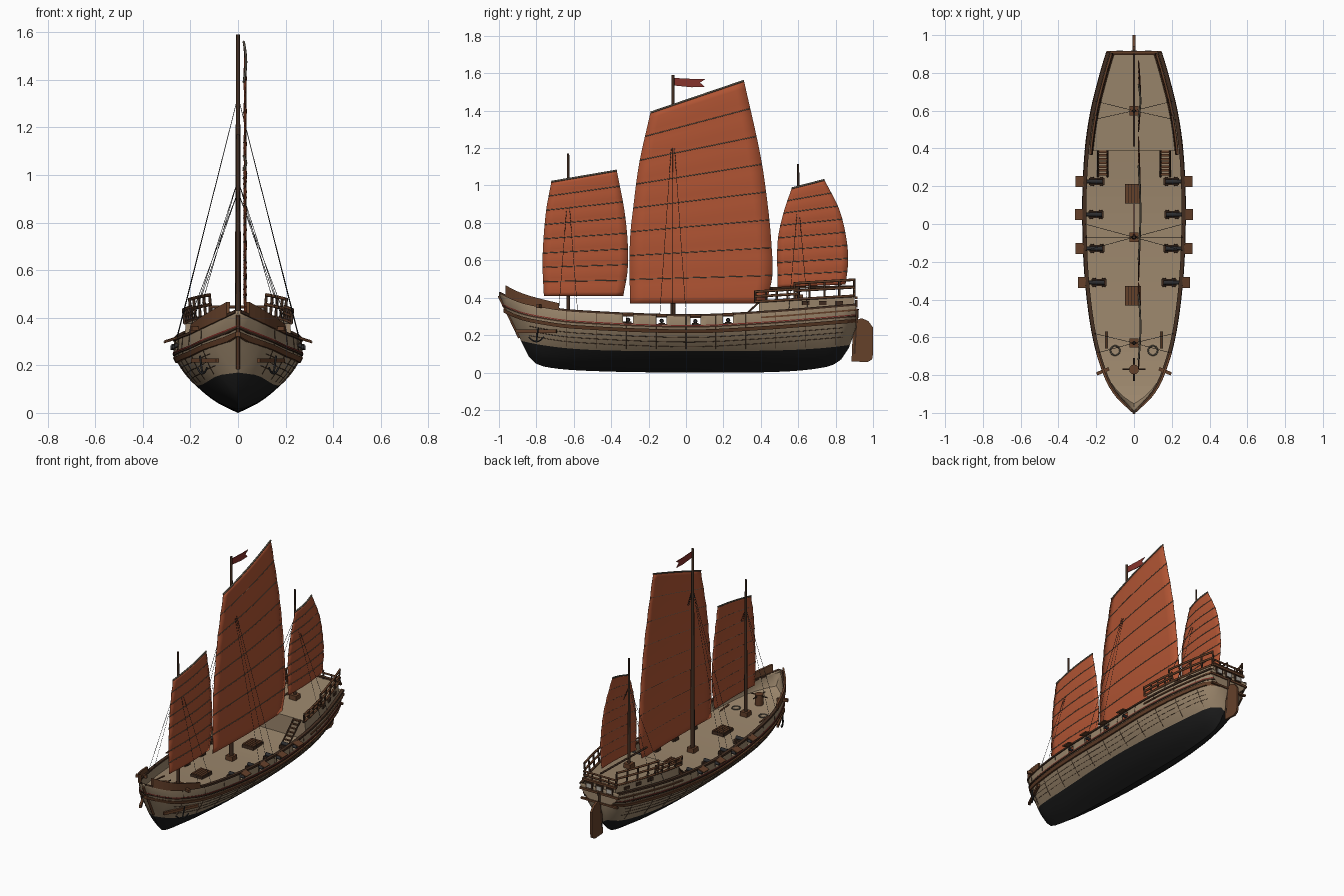
import bpy, bmesh, math
from mathutils import Vector, Matrix

if "Cube" in bpy.data.objects:
    bpy.data.objects.remove(bpy.data.objects["Cube"])


def material(name, r, g, b):
    m = bpy.data.materials.new(name)
    m.use_nodes = True
    m.diffuse_color = (r, g, b, 1)
    node = next(n for n in m.node_tree.nodes if n.type == 'BSDF_PRINCIPLED')
    node.inputs["Base Color"].default_value = (r, g, b, 1)
    node.inputs["Roughness"].default_value = 0.8
    return m


TAN = material("weathered_planks", .33, .24, .15)
BLACK = material("tarred_bottom", .012, .012, .012)
BROWN = material("brown_wood", .13, .052, .023)
DARK = material("dark_trim", .055, .027, .015)
SAIL = material("rust_sailcloth", .43, .088, .033)
BATTEN = material("grey_batten", .13, .11, .08)
IRON = material("iron", .025, .025, .027)
FLAG = material("red_flag", .24, .033, .025)
GLASS = material("pale_window", .45, .43, .38)


# ---- helpers ----
def mesh(name, verts, faces, *mats, smooth=False):
    me = bpy.data.meshes.new(name)
    me.from_pydata([tuple(v) for v in verts], [], faces)
    bm = bmesh.new()
    bm.from_mesh(me)
    bmesh.ops.remove_doubles(bm, verts=bm.verts, dist=1e-5)
    bmesh.ops.recalc_face_normals(bm, faces=bm.faces)
    bm.to_mesh(me)
    bm.free()
    for m in mats:
        me.materials.append(m)
    ob = bpy.data.objects.new(name, me)
    bpy.context.collection.objects.link(ob)
    if smooth:
        bpy.ops.object.select_all(action='DESELECT')
        ob.select_set(True)
        bpy.context.view_layer.objects.active = ob
        bpy.ops.object.shade_smooth_by_angle(angle=math.radians(35))
    return ob


def loft(name, rings, mat, closed=True, smooth=False):
    n = len(rings[0])
    faces = [(i * n + j, i * n + (j + 1) % n, (i + 1) * n + (j + 1) % n, (i + 1) * n + j)
             for i in range(len(rings) - 1) for j in range(n if closed else n - 1)]
    if closed:
        faces += [tuple(range(n)), tuple(range((len(rings) - 1) * n, len(rings) * n))]
    return mesh(name, [p for r in rings for p in r], faces, mat, smooth=smooth)


def box(name, centre, size, mat, rot=(0, 0, 0)):
    turn = Matrix.Rotation(rot[2], 3, 'Z') @ Matrix.Rotation(rot[1], 3, 'Y') @ Matrix.Rotation(rot[0], 3, 'X')
    sq = ((-.5, -.5), (.5, -.5), (.5, .5), (-.5, .5))
    return loft(name, [[Vector(centre) + turn @ Vector((a * size[0], b * size[1], c * size[2]))
                        for a, b in sq] for c in (-.5, .5)], mat)


def plate(name, outline, x, thick, mat):
    return loft(name, [[(x + s * thick / 2, y, z) for y, z in outline] for s in (-1, 1)], mat)


def tubes(name, paths, r, mat, taper=1.0, sides=2):
    cu = bpy.data.curves.new(name, 'CURVE')
    cu.dimensions, cu.bevel_depth, cu.bevel_resolution, cu.use_fill_caps = '3D', r, sides, True
    for path in paths:
        sp = cu.splines.new('POLY')
        sp.points.add(len(path) - 1)
        for i, (pt, p) in enumerate(zip(sp.points, path)):
            pt.co = (*p, 1)
            pt.radius = 1 + (taper - 1) * i / (len(path) - 1)
    cu.materials.append(mat)
    ob = bpy.data.objects.new(name, cu)
    bpy.context.collection.objects.link(ob)


def interp(table, v):
    """Smooth curve through a short list of points."""
    v = min(max(v, table[0][0]), table[-1][0])
    slope = lambda a, b: (b[1] - a[1]) / (b[0] - a[0])
    i = next(k for k in range(len(table) - 1) if v <= table[k + 1][0])
    a, b = table[i], table[i + 1]
    ma = slope(table[max(i - 1, 0)], b)
    mb = slope(a, table[min(i + 2, len(table) - 1)])
    h = b[0] - a[0]
    t = (v - a[0]) / h
    return (a[1] * (1 + 2 * t) * (1 - t) ** 2 + b[1] * t * t * (3 - 2 * t)
            + h * t * (1 - t) * (ma * (1 - t) - mb * t))


def span(a, b, n):
    return [a + (b - a) * i / n for i in range(n + 1)]


# ---- hull lines ----
WIDTH = [(-1, .004), (-.9, .1), (-.8, .155), (-.6, .215), (-.3, .256), (0, .27),
         (.2, .268), (.4, .255), (.6, .225), (.8, .175), (.91, .142)]
SHEER = [(-1, .43), (-.9, .385), (-.8, .36), (-.6, .332), (0, .308), (.4, .325), (.91, .365)]
KEEL = [(-1, .41), (-.93, .27), (-.88, .165), (-.83, .07), (-.75, .03), (-.5, .008), (0, 0),
        (.5, .004), (.75, .03), (.83, .07), (.88, .15), (.91, .24)]
SECTION = [(0, 0), (.16, .36), (.44, .73), (.69, .94), (.84, 1), (1, .98)]
PORTS = (-.31, -.13, .05, .225)
width = lambda y: interp(WIDTH, y)
sheer = lambda y: interp(SHEER, y)
keel = lambda y: interp(KEEL, y)
deck_z = lambda y: sheer(y) - .07
quarter_z = lambda y: .375 + .06 * (y - .38)
water = lambda y: .115 + (.09 if y < 0 else .055) * y ** 4


def hull_x(y, z):
    k = keel(y)
    return width(y) * interp(SECTION, max(0, (z - k) / (sheer(y) - k)))


def levels(y):
    s, k, d = sheer(y), keel(y), deck_z(y)
    w = max(k, water(y))
    zs = span(k, w, 6) + span(w, d, 4)[1:] + [s - .052, s - .012, s]
    return [min(max(z, k), s) for z in zs]


# ---- hull shell with open gun ports ----
stations = sorted(span(-1, .91, 48) + [p + e for p in PORTS for e in (-.027, .027)])
verts, faces = [], []
rows = len(levels(0))
for side in (-1, 1):
    base = len(verts)
    for y in stations:
        verts += [(side * hull_x(y, z), y, z) for z in levels(y)]
    for i in range(len(stations) - 1):
        mid = (stations[i] + stations[i + 1]) / 2
        for j in range(rows - 1):
            if j == rows - 3 and any(abs(mid - p) < .027 for p in PORTS):
                continue
            a = base + i * rows + j
            faces.append((a, a + 1, a + rows + 1, a + rows))
half = len(stations) * rows
last = half - rows
faces += [(last + j, last + j + 1, half + last + j + 1, half + last + j) for j in range(rows - 1)]
hull = mesh("hull", verts, faces, TAN, BLACK, smooth=True)
for p in hull.data.polygons:
    corners = [hull.data.vertices[i].co for i in p.vertices]
    if sum(c.z <= water(c.y) + 1e-4 for c in corners) >= 2 and p.center.z < water(p.center.y):
        p.material_index = 1
wall = hull.modifiers.new("wall", 'SOLIDIFY')
wall.thickness, wall.offset = .01, -1

# ---- decks ----
loft("main_deck", [[(s * (hull_x(y, deck_z(y)) - .003), y, deck_z(y)) for s in (-1, 1)]
                   for y in span(-.95, .42, 30)], TAN, closed=False)
inset = lambda y: width(y) - .028
loft("quarterdeck", [[(-inset(y), y, deck_z(y)), (inset(y), y, deck_z(y)),
                      (inset(y) - .008, y, quarter_z(y)), (.008 - inset(y), y, quarter_z(y))]
                     for y in span(.39, .9, 12)], TAN)


# ---- strips that follow the hull ----
def strip(name, y0, y1, low, high, thick, mat, inner=.004, n=40):
    for side, label in ((-1, "right_"), (1, "left_")):
        loft(label + name, [[(side * max(0, hull_x(y, z) + t), y, z) for z, t in
                             ((low(y), -inner), (low(y), thick), (high(y), thick), (high(y), -inner))]
                            for y in span(y0, y1, n)], mat)


def drop(d):
    return lambda y: sheer(y) - d


strip("lower_wale", -.975, .91, drop(.098), drop(.078), .01, BROWN)
strip("upper_wale", -.985, .91, drop(.068), drop(.06), .006, DARK)
strip("red_band", -.985, .91, drop(.059), drop(.054), .003, FLAG)
strip("top_rail", -.995, .91, drop(.008), drop(-.004), .007, DARK, .013)
strip("bow_board", -.965, -.68, drop(.008), lambda y: sheer(y) + .053 - .08 * (y + .96), .009, BROWN, n=12)
strip("stern_band", .4, .91, drop(.035), drop(.026), .006, BROWN, n=14)
seams = []
for s in (-1, 1):
    side = lambda y, z: (s * (hull_x(y, z) + .0005), y, z)
    for d in (.12, .145, .17):
        seams.append([side(y, sheer(y) - d) for y in span(-.84, .84, 40)])
    for y in span(-.8, .8, 10):
        seams.append([side(y, z) for z in span(water(y) + .01, sheer(y), 8)])
tubes("plank_seams", seams, .0014, DARK, sides=0)
tubes("stem_post", [[(0, y, keel(y)) for y in span(-1, -.89, 10)]], .008, BROWN)

# ---- stern: transom trim, windows, rudder ----
for z, h, w in ((.27, .012, .27), (.335, .014, .29), (.4, .014, .25)):
    box("transom_beam", (0, .91, z), (w, .014, h), BROWN)
for x in (-.075, 0, .075):
    box("stern_window_frame", (x, .91, .367), (.05, .012, .04), DARK)
    box("stern_window", (x, .914, .367), (.034, .008, .026), GLASS)
plate("rudder", [(.885, .06), (.97, .055), (.995, .07), (1, .1), (1, .24), (.975, .275),
                 (.94, .29), (.905, .28), (.89, .18)], 0, .014, BROWN)
tubes("rudder_post", [[(0, .9, .1), (0, .915, .34)]], .009, DARK)

# ---- gun ports, lids and cannons ----
for y in PORTS:
    for s in (-1, 1):
        z, x = sheer(y) - .034, width(y)
        box("port_lid", (s * (x + .02), y, z + .028), (.045, .058, .007), BROWN, (0, s * .3, 0))
        tubes("cannon", [[(s * (x - .1), y, z), (s * (x + .012), y, z)]], .012, IRON, taper=.75)
        box("gun_carriage", (s * (x - .07), y, z - .02), (.08, .035, .02), DARK)
        tubes("carriage_wheels", [[(s * (x - d), y - .024, z - .027), (s * (x - d), y + .024, z - .027)]
                                  for d in (.045, .095)], .009, DARK)

# ---- quarterdeck railings, ladders ----
for s in (-1, 1):
    edge = lambda y, k: (s * (inset(y) - .006 + k * .1), y, quarter_z(y) + k)
    for y0, y1, h in ((.37, .6, .058), (.58, .9, .09)):
        tubes("side_rail", [[edge(y, k) for y in span(y0, y1, 8)] for k in (h, h * .55, .004)], .007, BROWN)
        tubes("rail_posts", [[edge(y, 0), edge(y, h + .006)] for y in span(y0, y1, 4)], .006, DARK)
    for y in (.64, .73, .82):
        box("cabin_window", (s * (inset(y) - .004), y, .372), (.01, .04, .02), DARK, (0, 0, s * .25))
    foot, head = (.25, deck_z(.25)), (.39, quarter_z(.39))
    tubes("ladder_sides", [[(s * x, *foot), (s * x, *head)] for x in (.14, .19)], .005, DARK)
    for t in span(.1, .95, 6):
        box("ladder_step", (s * .165, foot[0] + t * (head[0] - foot[0]), foot[1] + t * (head[1] - foot[1])),
            (.05, .013, .006), BROWN)
tubes("stern_rail", [[(-.125, .9, z), (.125, .9, z)] for z in (.42, .445)], .006, BROWN)
tubes("stern_rail_posts", [[(x, .9, .4), (x, .9, .45)] for x in span(-.12, .12, 4)], .005, DARK)

# ---- deck fittings ----
for y in (.16, -.38):
    z = deck_z(y)
    box("hatch_coaming", (-.005, y, z + .008), (.085, .105, .02), DARK)
    for x in span(-.038, .028, 4):
        box("hatch_slat", (x, y, z + .02), (.012, .1, .006), BROWN)
z = deck_z(-.77)
tubes("capstan", [[(0, -.77, z), (0, -.77, z + .07)]], .026, BROWN, sides=4)
tubes("capstan_bars", [[(-.06, -.77, z + .06), (.06, -.77, z + .06)],
                       [(0, -.83, z + .06), (0, -.71, z + .06)]], .004, DARK)
for s in (-1, 1):
    box("cathead", (s * .165, -.78, .355), (.07, .018, .018), BROWN, (0, 0, -s * .4))
    box("anchor_stock", (s * .138, -.8, .22), (.015, .24, .018), BROWN, (0, 0, -s * .45))
    tubes("anchor", [[(s * .16, -.79, .24), (s * .15, -.8, .165)],
                     [(s * (.15 + .02 * c), -.8 + .04 * c, .165 + .025 * c * c) for c in span(-1, 1, 8)]],
          .004, IRON)
    tubes("rope_coil", [[(s * .1 + .025 * math.cos(a), -.67 + .025 * math.sin(a), deck_z(-.67) + .004)
                         for a in span(0, 6.3, 14)]], .004, BATTEN)
    tubes("pin_rail", [[(s * .145, -.66, deck_z(-.66) + .02), (s * .145, -.57, deck_z(-.57) + .02)]], .005, BROWN)


# ---- masts, battened sails and rigging ----
def rig(name, y, base, top, radius, hounds, luff, leech, panels, spread):
    tubes(name + "_mast", [[(0, y, base), (0, y, top)]], radius, DARK, taper=.55, sides=3)
    box(name + "_mast_step", (0, y, base + .015), (.05, .05, .03), BROWN)
    steps = 4
    cloth, battens = [], []
    for i in range(panels * steps + 1):
        f = i / (panels * steps)
        a, b = [(interp([(q, p) for p, q in e], z), z) for e in (luff, leech)
                for z in [e[0][1] + f * (e[-1][1] - e[0][1])]]
        puff = .003 * math.sin(math.pi * (i % steps) / steps)
        row = [(.024 + puff + .01 * math.sin(math.pi * u), a[0] + u * (b[0] - a[0]), a[1] + u * (b[1] - a[1]))
               for u in span(0, 1, 10)]
        cloth.append(row)
        if i % steps == 0:
            battens.append(row)
    sail = loft(name + "_sail", cloth, SAIL, closed=False, smooth=True)
    sail.modifiers.new("cloth", 'SOLIDIFY').thickness = .002
    tubes(name + "_battens", battens[1:-1], .0027, BATTEN, sides=1)
    tubes(name + "_yard", [battens[-1]], .005, BATTEN)
    tubes(name + "_shrouds", [[(0, y, hounds), (s * (width(y + d) - .01), y + d, sheer(y + d))]
                              for s in (-1, 1) for d in spread], .0012, IRON, sides=0)


rig("main", -.07, deck_z(-.07), 1.59, .014, 1.33,
    [(-.3, .37), (-.3, .7), (-.28, .9), (-.25, 1.12), (-.19, 1.39)],
    [(.43, .37), (.462, .52), (.458, .67), (.44, .87), (.4, 1.15), (.31, 1.56)], 8, (-.07, 0, .07))
rig("fore", -.63, deck_z(-.63), 1.17, .011, .98,
    [(-.76, .41), (-.767, .6), (-.75, .85), (-.72, 1.02)],
    [(-.335, .41), (-.312, .55), (-.312, .7), (-.33, .87), (-.37, 1.08)], 8, (-.05, .05))
rig("mizzen", .6, quarter_z(.6), 1.115, .01, .93,
    [(.49, .455), (.49, .7), (.52, .85), (.565, .985)],
    [(.853, .47), (.866, .58), (.86, .7), (.82, .87), (.74, 1.03)], 8, (-.05, .05))
tubes("mizzen_boom", [[(0, .41, .45), (0, .9, .46)]], .006, DARK)
plate("pennant", [(-.07, 1.575), (.03, 1.57), (.105, 1.57), (.075, 1.55), (.1, 1.527),
                  (.03, 1.525), (-.07, 1.535)], 0, .004, FLAG)
